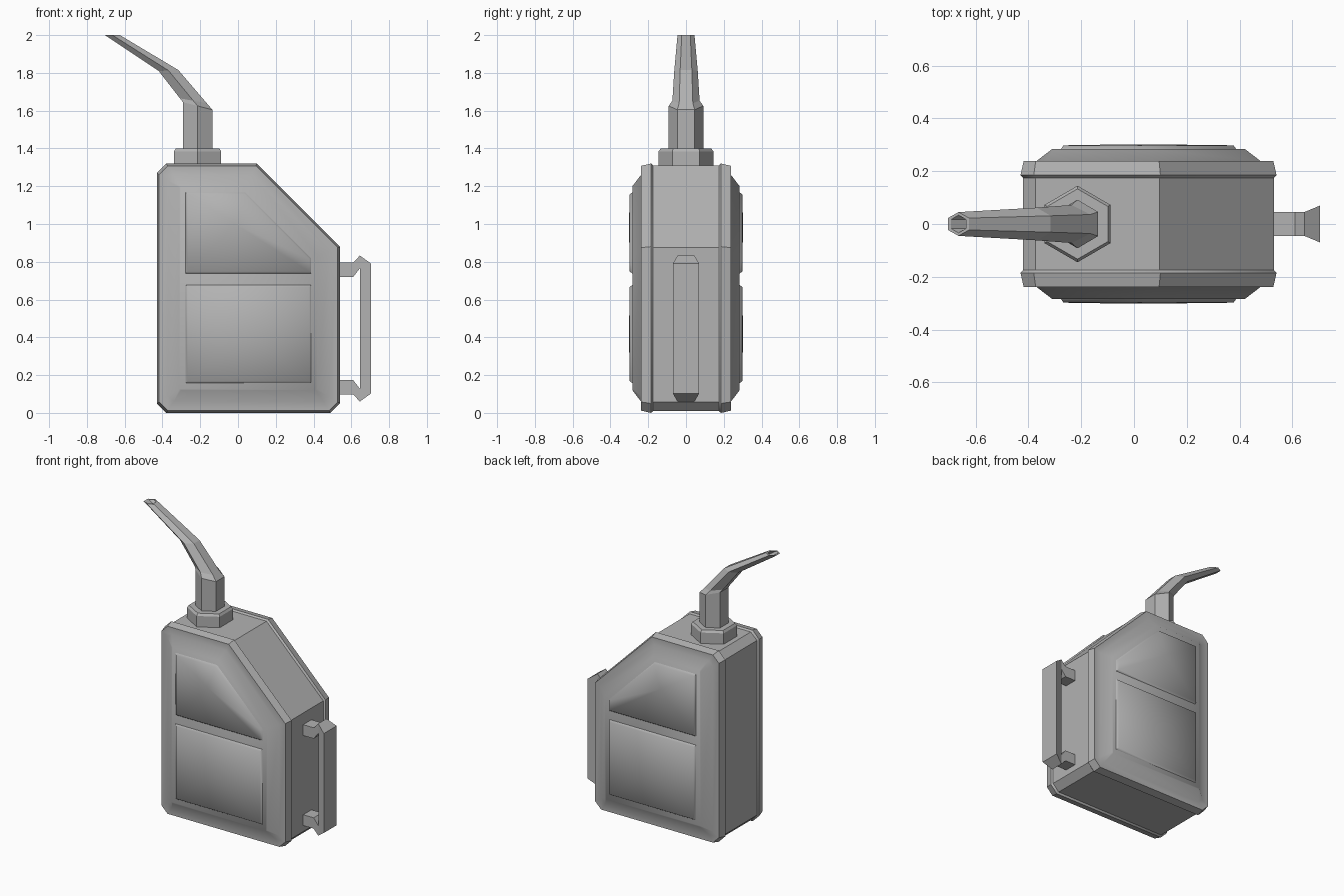
import bpy, bmesh, math

if "Cube" in bpy.data.objects:
    bpy.data.objects.remove(bpy.data.objects["Cube"])

metal = bpy.data.materials.new("grey_metal")
metal.diffuse_color = (0.45, 0.45, 0.45, 1)
metal.use_nodes = True
metal.node_tree.nodes["Principled BSDF"].inputs["Base Color"].default_value = metal.diffuse_color


def loft(name, rings, apex=None, mirror_y=False, smooth=None):
    """Bridge equal-length point rings; close ends with caps or a fan to an apex."""
    bm = bmesh.new()
    loops = [[bm.verts.new(p) for p in ring] for ring in rings]
    n = len(loops[0])
    for a, b in zip(loops, loops[1:]):
        for i in range(n):
            j = (i + 1) % n
            bm.faces.new((a[i], a[j], b[j], b[i]))
    bm.faces.new(loops[0])
    if apex:
        tip = bm.verts.new(apex)
        for i in range(n):
            bm.faces.new((loops[-1][i], loops[-1][(i + 1) % n], tip))
    else:
        bm.faces.new(loops[-1])
    bmesh.ops.recalc_face_normals(bm, faces=bm.faces)
    mesh = bpy.data.meshes.new(name)
    bm.to_mesh(mesh)
    bm.free()
    mesh.materials.append(metal)
    obj = bpy.data.objects.new(name, mesh)
    bpy.context.collection.objects.link(obj)
    if smooth:
        bpy.ops.object.select_all(action='DESELECT')
        obj.select_set(True)
        bpy.context.view_layer.objects.active = obj
        bpy.ops.object.shade_smooth_by_angle(angle=math.radians(smooth))
    if mirror_y:
        mod = obj.modifiers.new("mirror", 'MIRROR')
        mod.use_axis = (False, True, False)
    return obj


def at_y(points, y):
    return [(x, y, z) for x, z in points]


# Can outline, inset by d on every side, small corner chamfers
def can_outline(d):
    x0, x1, z0, z1 = -0.43 + d, 0.54 - d, d, 1.32 - d
    s, c = 1.42 - d * math.sqrt(2), 0.05 - 0.35 * d
    return [(x0 + c, z0), (x1 - c, z0), (x1, z0 + c), (x1, s - x1),
            (s - z1, z1), (x0 + c, z1), (x0, z1 - c), (x0, z0 + c)]


# Body: two raised rims around a slightly narrower core, bevelled side faces
half = [(-0.284, 0.12), (-0.238, 0.06), (-0.238, 0.012), (-0.185, 0.0), (-0.174, 0.01)]
section = half + [(-y, d) for y, d in reversed(half)]
loft("can_body", [at_y(can_outline(d), y) for y, d in section], smooth=40)


# Pressed panels on both faces
def lower_panel(d):
    return [(-0.28 + d, 0.155 + d), (0.39 - d, 0.155 + d),
            (0.39 - d, 0.68 - d), (-0.28 + d, 0.68 - d)]


def upper_panel(d):
    s = 1.21 - d * math.sqrt(2)
    x1, z1 = 0.39 - d, 1.17 - d
    return [(-0.28 + d, 0.735 + d), (x1, 0.735 + d), (x1, s - x1),
            (s - z1, z1), (-0.28 + d, z1)]


for name, shape, (ax, az) in (("lower_panel", lower_panel, (0.055, 0.418)),
                              ("upper_panel", upper_panel, (-0.015, 1.0))):
    loft(name, [at_y(shape(0), -0.28), at_y(shape(0.013), -0.298)],
         apex=(ax, -0.302, az), mirror_y=True, smooth=60)


# Hexagonal ring spanning from a left to a right point, w = half width in y
def hex_ring(xl, zl, xr, zr, w):
    xm, zm = (xl + xr) / 2, (zl + zr) / 2
    return [(xl, -w / 2, zl), (xm, -w, zm), (xr, -w / 2, zr),
            (xr, w / 2, zr), (xm, w, zm), (xl, w / 2, zl)]


# Collar nut
loft("spout_collar", [hex_ring(-0.339, 1.30, -0.089, 1.30, 0.145),
                      hex_ring(-0.339, 1.385, -0.089, 1.385, 0.145),
                      hex_ring(-0.329, 1.40, -0.099, 1.40, 0.133)])

# Bent spout with hollow tip
loft("spout", [hex_ring(-0.292, 1.39, -0.136, 1.39, 0.092),
               hex_ring(-0.292, 1.645, -0.136, 1.605, 0.092),
               hex_ring(-0.307, 1.665, -0.166, 1.64, 0.072),
               hex_ring(-0.42, 1.81, -0.316, 1.815, 0.062),
               hex_ring(-0.705, 2.0, -0.625, 2.0, 0.045),
               hex_ring(-0.693, 2.0, -0.637, 2.0, 0.034),
               hex_ring(-0.633, 1.96, -0.577, 1.96, 0.034)])

# Handle grip, flaring outward
def grip_side(s):
    return [(0.645, s * 0.045, 0.833), (0.705, s * 0.07, 0.79),
            (0.705, s * 0.07, 0.103), (0.645, s * 0.045, 0.06)]


loft("handle_grip", [grip_side(-1), grip_side(1)])

# Handle brackets, lower one mirrored from the upper
bracket = [(0.52, 0.795), (0.61, 0.795), (0.645, 0.833),
           (0.645, 0.765), (0.61, 0.72), (0.52, 0.72)]
for name, pts in (("upper_bracket", bracket),
                  ("lower_bracket", [(x, 0.893 - z) for x, z in bracket])):
    loft(name, [at_y(pts, -0.045), at_y(pts, 0.045)])
